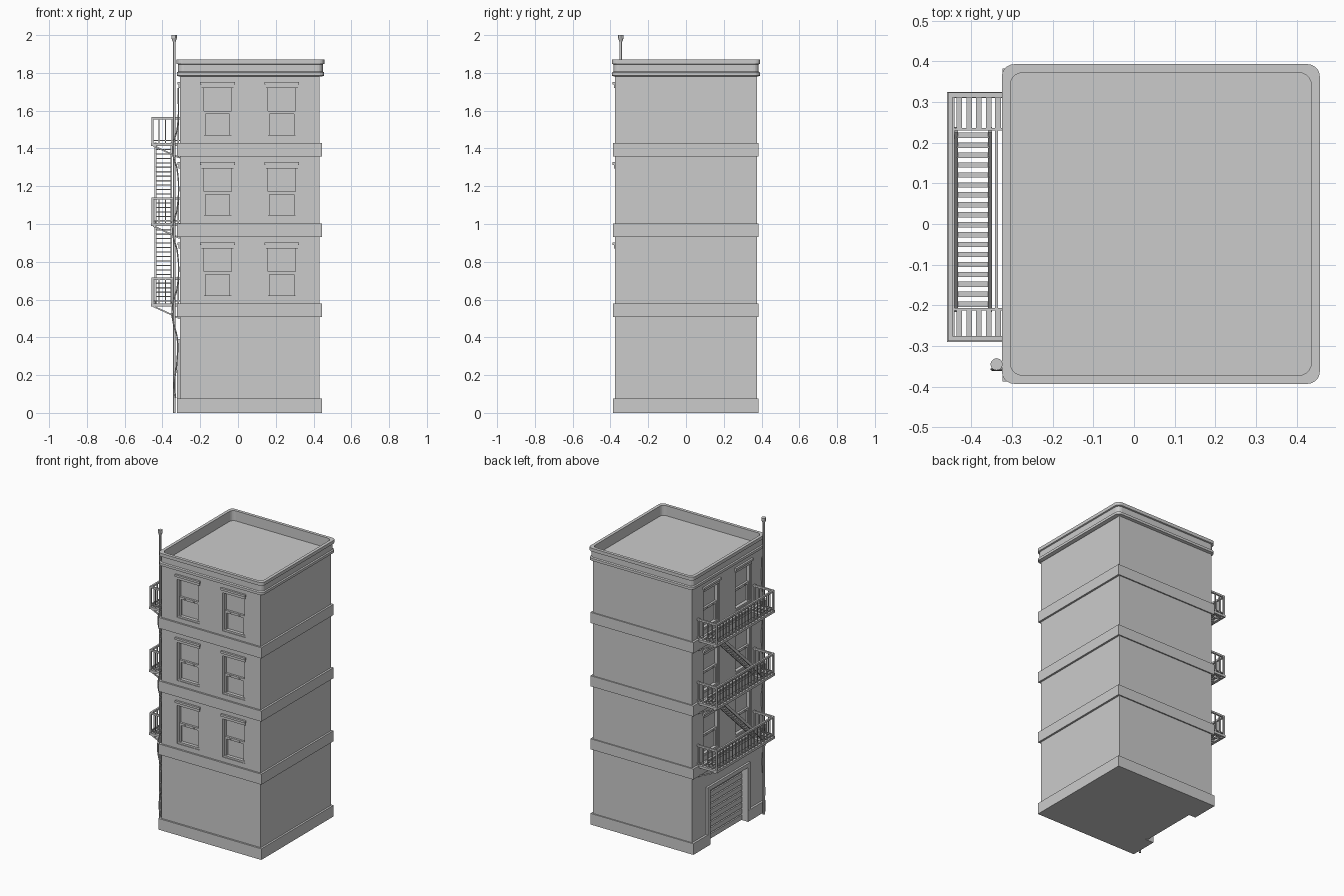
import bpy, bmesh, math
from mathutils import Vector, Matrix

if "Cube" in bpy.data.objects:
    bpy.data.objects.remove(bpy.data.objects["Cube"])

CX, HX, HY = 0.062, 0.37, 0.375          # wall centre and half sizes
XL = CX - HX                             # left wall plane
FLOORS = (0.58, 1.005, 1.43)             # platform and storey levels


def box(bm, a, b):
    lo = [min(p, q) for p, q in zip(a, b)]
    hi = [max(p, q) for p, q in zip(a, b)]
    c = [(p + q) / 2 for p, q in zip(lo, hi)]
    s = [q - p for p, q in zip(lo, hi)]
    bmesh.ops.create_cube(bm, size=1, matrix=Matrix.Translation(c) @ Matrix.Diagonal((*s, 1)))


def beam(bm, a, b, w, h):
    a, b = Vector(a), Vector(b)
    d = b - a
    m = Matrix.Translation((a + b) / 2) @ d.to_track_quat('Z', 'Y').to_matrix().to_4x4()
    bmesh.ops.create_cube(bm, size=1, matrix=m @ Matrix.Diagonal((w, h, d.length, 1)))


def finish(bm, name):
    bmesh.ops.recalc_face_normals(bm, faces=bm.faces)
    me = bpy.data.meshes.new(name)
    bm.to_mesh(me)
    bm.free()
    ob = bpy.data.objects.new(name, me)
    bpy.context.collection.objects.link(ob)
    return ob


def carve(ob, cutter):
    mod = ob.modifiers.new("openings", 'BOOLEAN')
    mod.object, mod.operation, mod.solver = cutter, 'DIFFERENCE', 'EXACT'
    bpy.context.view_layer.objects.active = ob
    bpy.ops.object.modifier_apply(modifier=mod.name)


# Window frames of reference: u along the wall, d inward, z up
def front(u, d, z):
    return (CX + u, -HY + d, z)


def left(u, d, z):
    return (XL + d, -u, z)


# Cutters for window openings and garage doorway
bm = bmesh.new()
for side in (front, left):
    for f in FLOORS:
        for u in (-0.17, 0.17):
            box(bm, side(u - 0.085, -0.01, f + 0.03), side(u + 0.085, 0.03, f + 0.295))
box(bm, (XL - 0.05, -0.2, -0.02), (XL + 0.055, 0.2, 0.365))
cutter = finish(bm, "opening_cutter")
cutter.hide_render = True

# Main walls
bm = bmesh.new()
box(bm, (XL, -HY, 0), (CX + HX, HY, 1.80))
carve(finish(bm, "walls"), cutter)

# Base course and storey bands
for name, z0, z1 in (("base_course", 0, 0.075), ("band_first", 0.507, 0.578),
                     ("band_second", 0.932, 1.003), ("band_third", 1.358, 1.43)):
    bm = bmesh.new()
    box(bm, (XL - 0.015, -HY - 0.012, z0), (CX + HX + 0.013, HY + 0.008, z1))
    ob = finish(bm, name)
    if z0 == 0:
        carve(ob, cutter)
bpy.data.objects.remove(cutter)

# Cornice, parapet and sunken roof: lofted rounded rectangles
bm = bmesh.new()
profile = [(0, 1.78), (0.017, 1.785), (0.017, 1.802), (0.01, 1.807), (0.01, 1.845),
           (0.018, 1.848), (0.018, 1.87), (-0.003, 1.87), (-0.003, 1.802)]
rings = []
for off, z in profile:
    r = 0.03
    ring = []
    for k, (sx, sy) in enumerate(((1, 1), (-1, 1), (-1, -1), (1, -1))):
        for i in range(6):
            t = math.radians(90 * k + 18 * i)
            ring.append(bm.verts.new((CX + 0.004 + sx * (HX + 0.003 + off - r) + r * math.cos(t),
                                      sy * (HY + off - r) + r * math.sin(t), z)))
    rings.append(ring)
for a, b in zip(rings, rings[1:]):
    for i in range(len(a)):
        j = (i + 1) % len(a)
        bm.faces.new((a[i], a[j], b[j], b[i]))
bm.faces.new(rings[-1])
bm.faces.new(rings[0][::-1])
finish(bm, "cornice_and_roof")

# Sash windows with lintels
for name, side in (("front_windows", front), ("left_windows", left)):
    bm = bmesh.new()
    for f in FLOORS:
        for c in (-0.17, 0.17):
            def part(u0, u1, d0, d1, z0, z1):
                box(bm, side(c + u0, d0, f + z0), side(c + u1, d1, f + z1))
            part(-0.085, 0.085, 0.026, 0.032, 0.03, 0.295)       # glass
            for s in (-1, 1):
                part(s * 0.085, s * 0.073, 0.006, 0.03, 0.03, 0.295)  # outer frame
                part(s * 0.073, s * 0.064, 0.012, 0.03, 0.04, 0.165)  # lower sash
                part(s * 0.03, s * 0.038, 0.006, 0.014, 0.157, 0.163)  # sash lifts
            part(-0.085, 0.085, 0.004, 0.03, 0.03, 0.042)
            part(-0.073, 0.073, 0.012, 0.03, 0.152, 0.168)
            part(-0.073, 0.073, 0.02, 0.03, 0.28, 0.295)
            part(-0.086, 0.086, -0.006, 0.028, 0.29, 0.31)       # lintel
            part(-0.092, 0.092, -0.013, 0.005, 0.308, 0.322)
    finish(bm, name)

# Garage door frame and ribbed shutter
bm = bmesh.new()
for s in (-1, 1):
    box(bm, (XL - 0.014, s * 0.2, 0), (XL + 0.01, s * 0.228, 0.365))
box(bm, (XL - 0.014, -0.228, 0.365), (XL + 0.01, 0.228, 0.392))
finish(bm, "garage_frame")
bm = bmesh.new()
box(bm, (XL + 0.04, -0.2, 0.002), (XL + 0.055, 0.2, 0.365))
for i in range(9):
    z = 0.004 + i * 0.04
    box(bm, (XL + 0.03, -0.198, z), (XL + 0.042, 0.198, z + 0.032))
finish(bm, "garage_shutter")

# Fire escape platforms: frame, slats, railings, brackets
X0, X1, Y0, Y1 = -0.46, XL, -0.29, 0.325
for n, f in enumerate(FLOORS):
    bm = bmesh.new()
    zb, zt = f - 0.016, f
    box(bm, (X0, Y0, zb), (X0 + 0.018, Y1, zt))
    box(bm, (-0.342, Y0, zb), (-0.335, Y1, zt))
    for y in (Y0, Y1 - 0.015):
        box(bm, (X0, y, zb), (X1, y + 0.015, zt))
    for y in (-0.213, 0.23):
        box(bm, (X0, y, zb), (X1, y + 0.006, zt))
    for y0, y1 in ((Y0, -0.21), (0.233, Y1)):
        for i in range(5):
            x = -0.436 + i * 0.024
            box(bm, (x, y0, zt - 0.006), (x + 0.013, y1, zt))
    for y in (Y0 + 0.01, Y1 - 0.01):
        beam(bm, (X0 + 0.012, y, zb), (XL, y, f - 0.08), 0.008, 0.008)
    finish(bm, f"escape_platform_{n + 1}")

    bm = bmesh.new()
    xr, ya, yb = X0 + 0.008, Y0 + 0.008, Y1 - 0.008
    for z, w in ((f + 0.13, 0.012), (f + 0.012, 0.007)):
        beam(bm, (xr, ya, z), (xr, yb, z), w, w)
        for y in (ya, yb):
            beam(bm, (xr - 0.005, y, z), (XL, y, z), w, w)
    for i in range(19):
        y = ya + (yb - ya) * i / 18
        w = 0.011 if i in (0, 18) else 0.006
        beam(bm, (xr, y, f), (xr, y, f + 0.13), w, w)
    for y in (ya, yb):
        for i in range(1, 5):
            x = xr + 0.034 * i
            beam(bm, (x, y, f), (x, y, f + 0.13), 0.006, 0.006)
    finish(bm, f"escape_railing_{n + 1}")

# Stairs between platforms, rising toward the back
for n in range(2):
    bm = bmesh.new()
    za, zc = FLOORS[n], FLOORS[n + 1]
    for x in (-0.437, -0.354):
        beam(bm, (x, -0.21, za), (x, 0.232, zc - 0.005), 0.009, 0.018)
    for i in range(18):
        t = (i + 0.5) / 18
        y, z = -0.21 + 0.44 * t, za + (zc - za) * t
        box(bm, (-0.435, y - 0.006, z - 0.003), (-0.355, y + 0.007, z + 0.003))
    finish(bm, f"escape_stair_{n + 1}")

# Vent pipe with flared cap
bm = bmesh.new()
for r1, r2, z0, z1 in ((0.007, 0.007, 0, 1.985), (0.008, 0.015, 1.965, 1.985), (0.015, 0.015, 1.985, 2.0)):
    bmesh.ops.create_cone(bm, cap_ends=True, segments=12, radius1=r1, radius2=r2, depth=z1 - z0,
                          matrix=Matrix.Translation((-0.338, -0.345, (z0 + z1) / 2)))
finish(bm, "vent_pipe")
bpy.context.view_layer.objects.active = bpy.data.objects["vent_pipe"]
bpy.data.objects["vent_pipe"].select_set(True)
bpy.ops.object.shade_smooth_by_angle()

# Slack cable running up the wall and around each band
path = [(-0.330, 0.08), (-0.338, 0.15), (-0.325, 0.25), (-0.322, 0.40), (-0.347, 0.50), (-0.345, 0.58),
        (-0.322, 0.66), (-0.322, 0.86), (-0.345, 0.94), (-0.342, 1.0), (-0.322, 1.08), (-0.322, 1.29),
        (-0.345, 1.37), (-0.342, 1.43), (-0.322, 1.5), (-0.316, 1.72)]
cu = bpy.data.curves.new("wall_cable", 'CURVE')
cu.dimensions, cu.bevel_depth, cu.bevel_resolution, cu.resolution_u = '3D', 0.004, 1, 4
sp = cu.splines.new('BEZIER')
sp.bezier_points.add(len(path) - 1)
for p, (x, z) in zip(sp.bezier_points, path):
    p.co = (x, -0.357, z)
    p.handle_left_type = p.handle_right_type = 'AUTO'
cu.use_fill_caps = True
bpy.context.collection.objects.link(bpy.data.objects.new("wall_cable", cu))
